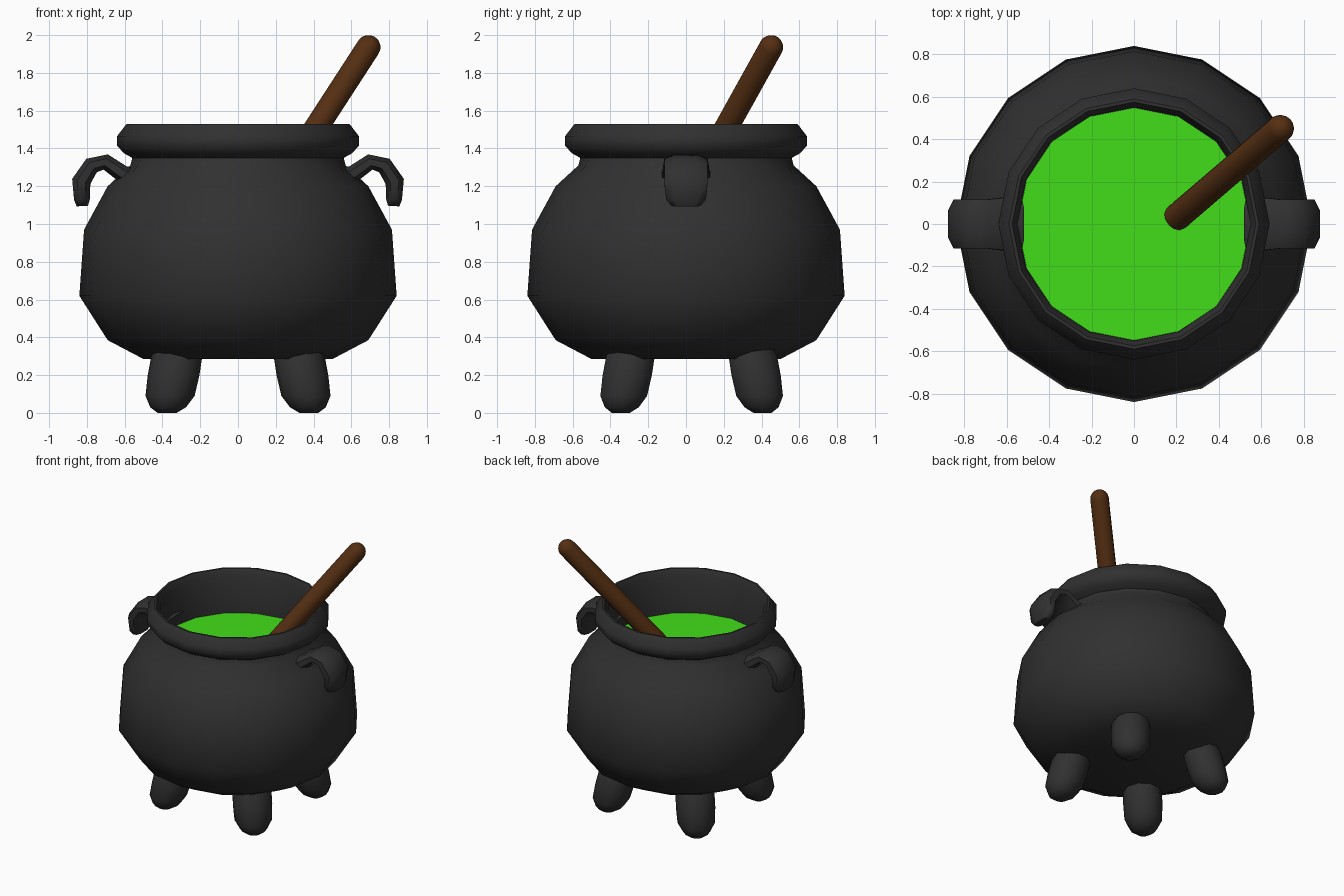
import bpy, math
from mathutils import Vector

if "Cube" in bpy.data.objects:
    bpy.data.objects.remove(bpy.data.objects["Cube"])


def material(name, rgb):
    m = bpy.data.materials.new(name)
    m.diffuse_color = (*rgb, 1)
    m.use_nodes = True
    m.node_tree.nodes["Principled BSDF"].inputs["Base Color"].default_value = m.diffuse_color
    return m


IRON = material("iron", (0.03, 0.03, 0.03))
GREEN = material("green", (0.055, 0.73, 0.01))
WOOD = material("wood", (0.09, 0.028, 0.006))


def loft(name, rings, mat, cap_start=True, cap_end=True, angle=50):
    """Skin a list of equal-length point rings into one object."""
    n = len(rings[0])
    verts = [tuple(p) for r in rings for p in r]
    faces = [(i * n + j, i * n + (j + 1) % n, (i + 1) * n + (j + 1) % n, (i + 1) * n + j)
             for i in range(len(rings) - 1) for j in range(n)]
    if cap_start:
        faces.append(tuple(reversed(range(n))))
    if cap_end:
        faces.append(tuple(range(len(verts) - n, len(verts))))
    me = bpy.data.meshes.new(name)
    me.from_pydata(verts, [], faces)
    me.materials.append(mat)
    ob = bpy.data.objects.new(name, me)
    bpy.context.collection.objects.link(ob)
    bpy.ops.object.select_all(action='DESELECT')
    ob.select_set(True)
    bpy.context.view_layer.objects.active = ob
    bpy.ops.object.mode_set(mode='EDIT')
    bpy.ops.mesh.select_all(action='SELECT')
    bpy.ops.mesh.normals_make_consistent(inside=False)
    bpy.ops.object.mode_set(mode='OBJECT')
    bpy.ops.object.shade_smooth_by_angle(angle=math.radians(angle))
    return ob


def circle(c, r, n, u=Vector((1, 0, 0)), v=Vector((0, 1, 0)), phase=0.0):
    c = Vector(c)
    return [c + r * (math.cos(a) * u + math.sin(a) * v)
            for a in (phase + 2 * math.pi * j / n for j in range(n))]


# Pot: 16-sided lathe, outside up over the rim and down the inner wall
SIDES, LEVEL = 16, 1.2
profile = [(0.50, 0.285), (0.69, 0.385), (0.84, 0.62), (0.815, 0.97), (0.69, 1.20),
           (0.57, 1.31), (0.56, 1.35), (0.605, 1.375), (0.64, 1.415), (0.64, 1.465),
           (0.59, 1.53), (0.575, 1.53), (0.55, 1.48), (0.55, LEVEL - 0.02)]
loft("pot", [circle((0, 0, z), r, SIDES) for r, z in profile], IRON)

# Liquid surface
loft("liquid", [circle((0, 0, LEVEL - 0.01), 0.549, SIDES),
                circle((0, 0, LEVEL), 0.549, SIDES)], GREEN)

# Four rounded legs leaning outwards
leg_profile = [(0.0, 0.05), (0.03, 0.095), (0.09, 0.13), (0.2, 0.137), (0.3, 0.135), (0.4, 0.1)]
for sx, side in ((-1, "left"), (1, "right")):
    for y0, end in ((-0.345, "front"), (0.405, "back")):
        sy = math.copysign(1, y0)
        rings = []
        for z, r in leg_profile:
            lean = 0.17 * z
            rings.append(circle((sx * (0.375 - lean), y0 - sy * lean, z), r, 10))
        loft(f"{end}_{side}_leg", rings, IRON)

# Hooked handles: x, z, half thickness, half width along the path
path = [(0.54, 1.24, 0.06, 0.14), (0.61, 1.265, 0.045, 0.125), (0.70, 1.328, 0.042, 0.115),
        (0.775, 1.31, 0.045, 0.115), (0.83, 1.225, 0.05, 0.115), (0.826, 1.13, 0.042, 0.105),
        (0.824, 1.095, 0.03, 0.075)]
section = [(1, 0.45), (0.55, 1), (-0.55, 1), (-1, 0.45), (-1, -0.45), (-0.55, -1), (0.55, -1), (1, -0.45)]
for sx, side in ((-1, "left"), (1, "right")):
    rings = []
    for i, (x, z, t, w) in enumerate(path):
        a, b = path[max(i - 1, 0)], path[min(i + 1, len(path) - 1)]
        d = Vector((b[0] - a[0], b[1] - a[1])).normalized()
        rings.append([Vector((sx * (x - d.y * t * q), w * p, z + d.x * t * q)) for p, q in section])
    loft(f"{side}_handle", rings, IRON, angle=60)

# Stirring stick with a rounded end
top, low = Vector((0.69, 0.45, 1.935)), Vector((0.20, 0.03, 1.18))
axis = (top - low).normalized()
u = axis.orthogonal().normalized()
v = axis.cross(u)
R = 0.065
rings = [circle(low, R, 14, u, v)]
for k in range(5):
    a = math.radians(20 * k)
    rings.append(circle(top + axis * R * math.sin(a), R * math.cos(a), 14, u, v))
loft("stirring_stick", rings, WOOD)
